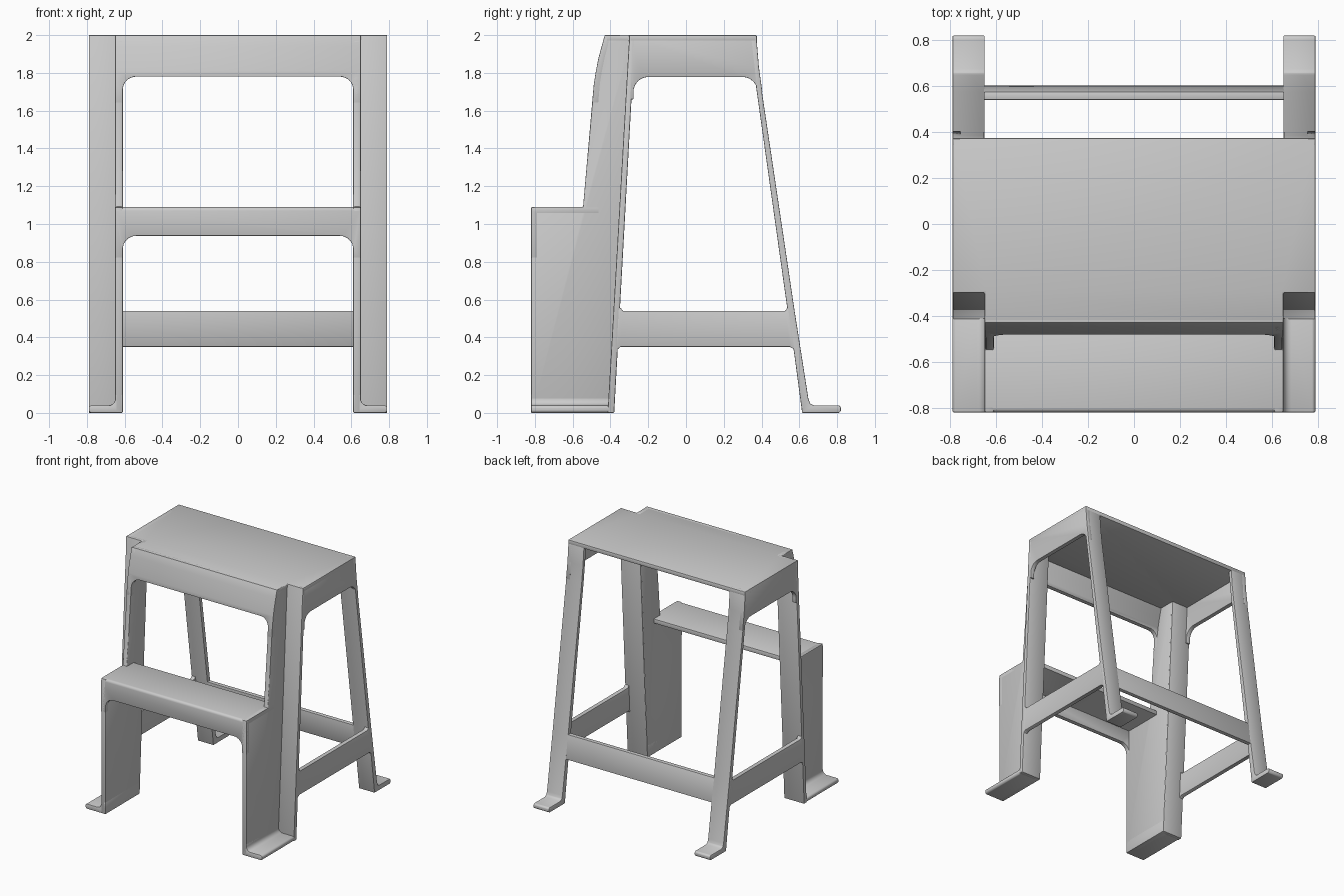
import bpy, bmesh, math

if "Cube" in bpy.data.objects:
    bpy.data.objects.remove(bpy.data.objects["Cube"])


def prism(name, pts, axis, lo, hi):
    """Extrude a 2D outline along an axis: X outlines are (y, z), Y are (x, z), Z are (x, y)."""
    place = {'X': lambda p, t: (t, p[0], p[1]),
             'Y': lambda p, t: (p[0], t, p[1]),
             'Z': lambda p, t: (p[0], p[1], t)}[axis]
    bm = bmesh.new()
    a = [bm.verts.new(place(p, lo)) for p in pts]
    b = [bm.verts.new(place(p, hi)) for p in pts]
    bm.faces.new(a)
    bm.faces.new(b[::-1])
    for i in range(len(pts)):
        j = (i + 1) % len(pts)
        bm.faces.new((a[i], b[i], b[j], a[j]))
    bmesh.ops.recalc_face_normals(bm, faces=bm.faces[:])
    me = bpy.data.meshes.new(name)
    bm.to_mesh(me)
    bm.free()
    ob = bpy.data.objects.new(name, me)
    bpy.context.collection.objects.link(ob)
    return ob


def finish(ob, cutter=None, bevel=0.006):
    if cutter:
        m = ob.modifiers.new("opening", 'BOOLEAN')
        m.operation, m.solver, m.object = 'DIFFERENCE', 'EXACT', cutter
    if bevel:
        m = ob.modifiers.new("soft_edges", 'BEVEL')
        m.width, m.segments, m.limit_method = bevel, 2, 'ANGLE'
        m.angle_limit = math.radians(40)
    bpy.ops.object.select_all(action='DESELECT')
    bpy.context.view_layer.objects.active = ob
    ob.select_set(True)
    bpy.ops.object.convert(target='MESH')
    bpy.ops.object.shade_smooth_by_angle(angle=math.radians(35))
    if cutter:
        bpy.data.objects.remove(cutter)


def arc(cx, cz, r, a0, a1, n=8):
    return [(cx + r * math.cos(math.radians(a0 + (a1 - a0) * i / n)),
             cz + r * math.sin(math.radians(a0 + (a1 - a0) * i / n))) for i in range(n + 1)]


def arch_cutter(z0, z1, y0, y1, r=0.07):
    w = 0.61
    pts = [(-w, z0), (w, z0)] + arc(w - r, z1 - r, r, 0, 90) + arc(r - w, z1 - r, r, 90, 180)
    cutter = prism("opening_cutter", pts, 'Y', y0, y1)
    cutter.hide_render = True
    return cutter


# slopes of the front posts and back legs
def post_y(z):
    return -0.415 + 0.0575 * z


def back_y(z):
    return 0.655 - 0.148 * z


# top platform with notched front corners
top = [(-0.79, 0.375), (0.79, 0.375), (0.79, -0.30), (0.65, -0.30),
       (0.65, -0.425), (-0.65, -0.425), (-0.65, -0.30), (-0.79, -0.30)]
finish(prism("top_platform", top, 'Z', 1.965, 2.0))

# curved front apron below the platform
apron = [(-0.43, 2.0), (-0.447, 1.94), (-0.463, 1.88), (-0.477, 1.81), (-0.488, 1.74), (-0.497, 1.64),
         (-0.462, 1.64), (-0.453, 1.74), (-0.442, 1.81), (-0.428, 1.88), (-0.412, 1.94), (-0.40, 2.0)]
finish(prism("front_apron", apron, 'X', -0.65, 0.65),
       arch_cutter(1.5, 1.78, -0.6, -0.3), 0.003)

# lower step with its front lip
step = [(-0.82, 0.82)] + arc(-0.80, 1.07, 0.02, 180, 90, 4) + \
       [(-0.46, 1.09), (-0.46, 1.055), (-0.785, 1.055), (-0.785, 0.82)]
finish(prism("lower_step", step, 'X', -0.65, 0.65),
       arch_cutter(0.6, 0.937, -0.9, -0.7), 0.003)

# side outlines shared by both sides
wall = [(-0.82, 0.0), (-0.82, 1.09), (-0.545, 1.09), (-0.497, 1.64), (-0.488, 1.74), (-0.477, 1.81),
        (-0.463, 1.88), (-0.447, 1.94), (-0.43, 2.0), (-0.28, 2.0), (-0.38, 0.0)]
post = [(post_y(0), 0), (post_y(2), 2), (post_y(2) + 0.03, 2), (post_y(0) + 0.035, 0)]
back_leg = [(0.615, 0), (0.81, 0), (0.82, 0.01), (0.82, 0.03), (0.81, 0.04), (0.675, 0.04),
            (0.657, 0.05), (0.648, 0.075), (0.575, 0.54), (0.402, 1.70), (0.386, 1.83), (0.372, 2.0),
            (0.34, 2.0), (0.372, 1.72), (0.538, 0.54), (0.572, 0.32)]
side_apron = [(-0.30, 2.0), (-0.31, 1.66), (-0.278, 1.66)] + arc(-0.20, 1.70, 0.078, 180, 90) + \
             arc(0.30, 1.70, 0.078, 90, 0) + [(0.384, 1.66), (0.404, 1.70), (0.386, 1.83), (0.372, 2.0)]
side_rail = [(-0.375, 0.32), (-0.362, 0.337), (-0.345, 0.35), (0.55, 0.35), (0.567, 0.34), (0.578, 0.32),
             (0.595, 0.32), (0.56, 0.56), (0.535, 0.555), (0.525, 0.54),
             (-0.335, 0.54), (-0.345, 0.555), (-0.37, 0.56)]
# front foot: outward flange with a small fillet to the wall
foot = [(0.61, 0), (0.78, 0), (0.79, 0.01), (0.79, 0.03), (0.78, 0.04)] + \
       arc(0.685, 0.075, 0.035, 270, 180, 5) + [(0.65, 0.10), (0.61, 0.10)]
# fillet where the side wall turns into the front post, outside
for label, s in (("right", 1), ("left", -1)):
    def side_part(name, pts, x0, x1, bevel=0.006):
        finish(prism(f"{label}_{name}", pts, 'X', min(s * x0, s * x1), max(s * x0, s * x1)), None, bevel)

    side_part("front_leg_wall", wall, 0.61, 0.65)
    side_part("front_post", post, 0.612, 0.79)
    side_part("back_leg", back_leg, 0.65, 0.79, 0.004)
    side_part("side_apron", side_apron, 0.755, 0.79, 0.003)
    side_part("side_rail", side_rail, 0.755, 0.79, 0.003)
    finish(prism(f"{label}_front_foot", [(s * x, z) for x, z in foot], 'Y', -0.82, -0.38), None, 0.005)

# back rail joining the back legs
rail = [(0.603, 0.35), (0.575, 0.54), (0.54, 0.54), (0.568, 0.35)]
finish(prism("back_rail", rail, 'X', -0.68, 0.68), None, 0.004)
